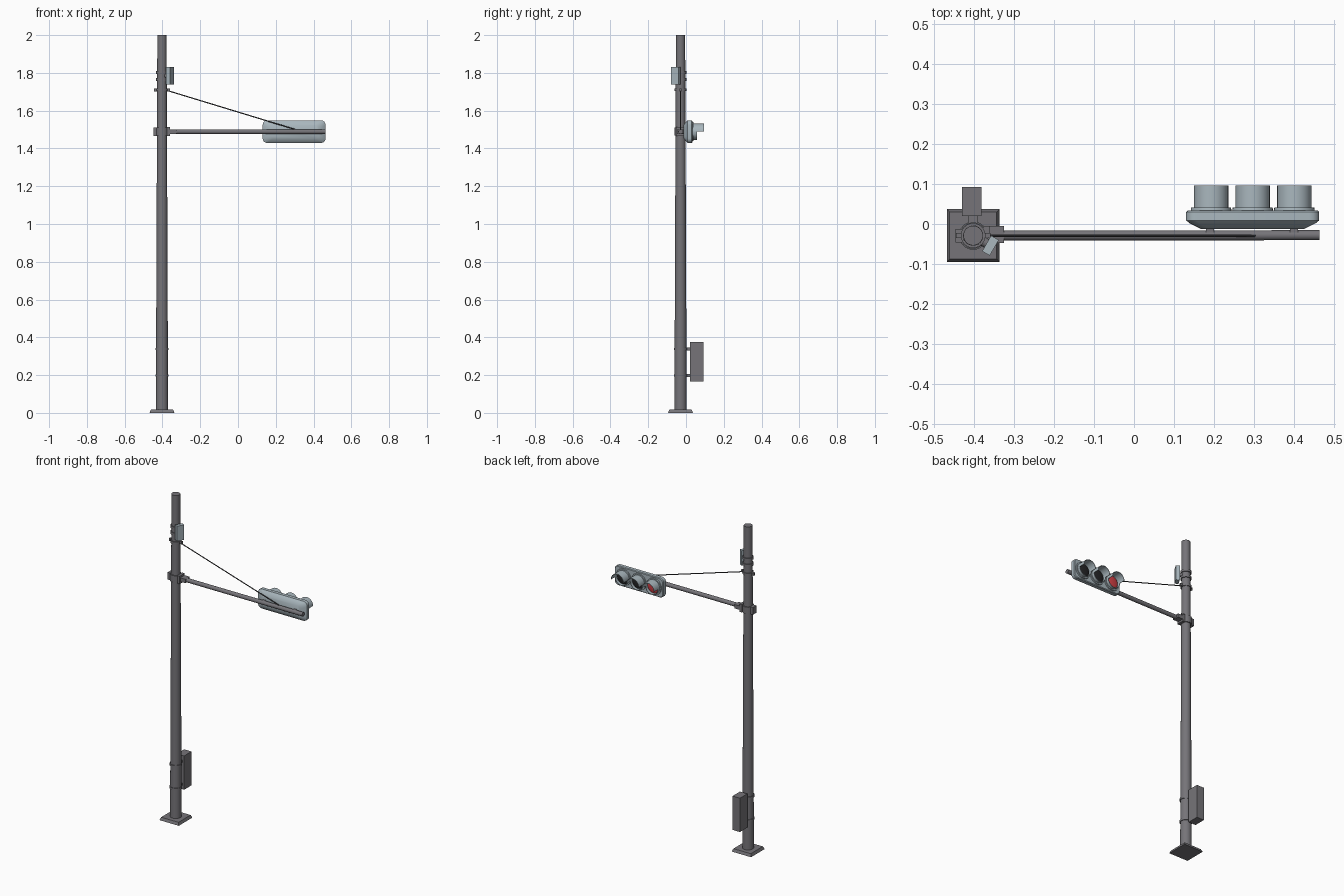
import bpy, bmesh, math
from mathutils import Vector, Matrix

if "Cube" in bpy.data.objects:
    bpy.data.objects.remove(bpy.data.objects["Cube"])


def mat(name, rgb):
    m = bpy.data.materials.new(name)
    m.diffuse_color = (*rgb, 1)
    m.use_nodes = True
    m.node_tree.nodes["Principled BSDF"].inputs["Base Color"].default_value = m.diffuse_color
    return m


STEEL = mat("dark_steel_grey", (0.18, 0.175, 0.19))
HOUSING = mat("pale_blue_grey", (0.40, 0.475, 0.515))
CABLE = mat("cable_charcoal", (0.07, 0.07, 0.075))
BLACK = mat("unlit_lens_black", (0.018, 0.018, 0.02))
RED = mat("red_lens", (0.65, 0.05, 0.06))

PX, PY = -0.4025, -0.029      # pole axis
ARM_Z = 1.489                 # mast arm height
HX = 0.297                    # signal head centre


def finish(bm, name, material, smooth=True):
    bmesh.ops.recalc_face_normals(bm, faces=bm.faces)
    me = bpy.data.meshes.new(name)
    bm.to_mesh(me)
    bm.free()
    ob = bpy.data.objects.new(name, me)
    bpy.context.collection.objects.link(ob)
    me.materials.append(material)
    if smooth:
        bpy.ops.object.select_all(action='DESELECT')
        ob.select_set(True)
        bpy.context.view_layer.objects.active = ob
        bpy.ops.object.shade_smooth_by_angle(angle=math.radians(35))
    return ob


def rod(name, a, b, r1, r2, material, n=24):
    a, b = Vector(a), Vector(b)
    d = b - a
    bm = bmesh.new()
    bmesh.ops.create_cone(bm, cap_ends=True, segments=n, radius1=r1, radius2=r2, depth=d.length)
    rot = d.to_track_quat('Z', 'Y').to_matrix().to_4x4()
    bm.transform(Matrix.Translation((a + b) / 2) @ rot)
    return finish(bm, name, material)


def box(name, centre, size, material, turn=0, bevel=0):
    bm = bmesh.new()
    bmesh.ops.create_cube(bm, size=1)
    bm.transform(Matrix.Diagonal((*size, 1)))
    if bevel:
        bmesh.ops.bevel(bm, geom=bm.edges[:], offset=bevel, segments=1, affect='EDGES')
    bm.transform(Matrix.Translation(centre) @ Matrix.Rotation(turn, 4, 'Z'))
    return finish(bm, name, material, False)


def collar(name, z, h, r):
    return rod(name, (PX, PY, z - h / 2), (PX, PY, z + h / 2), r, r, STEEL)


def loft(name, rings, material):
    """Rounded rectangles (y, half width, half height, corner radius) joined in order."""
    bm = bmesh.new()
    loops = []
    for y, w, h, r in rings:
        loop = []
        for q, (sx, sz) in enumerate(((1, 1), (-1, 1), (-1, -1), (1, -1))):
            for k in range(5):
                t = math.radians(90 * q + 22.5 * k)
                loop.append(bm.verts.new((HX + sx * (w - r) + r * math.cos(t), y,
                                          ARM_Z + sz * (h - r) + r * math.sin(t))))
        loops.append(loop)
    n = len(loops[0])
    for A, B in zip(loops, loops[1:]):
        for i in range(n):
            bm.faces.new((A[i], A[(i + 1) % n], B[(i + 1) % n], B[i]))
    bm.faces.new(loops[0])
    bm.faces.new(loops[-1])
    return finish(bm, name, material)


def half_visor(name, x, start, y1, r=0.043, thick=0.003, n=14):
    """Half tube along y, swept from the start angle through 180 degrees."""
    bm = bmesh.new()
    rows = []
    for i in range(n + 1):
        t = start + math.pi * i / n
        c, s = math.cos(t), math.sin(t)
        rows.append([bm.verts.new((x + q * c, y, ARM_Z + q * s))
                     for q, y in ((r, 0.038), (r, y1), (r - thick, y1), (r - thick, 0.038))])
    for A, B in zip(rows, rows[1:]):
        for k in range(4):
            bm.faces.new((A[k], A[(k + 1) % 4], B[(k + 1) % 4], B[k]))
    bm.faces.new(rows[0])
    bm.faces.new(rows[-1])
    return finish(bm, name, HOUSING)


# base plate with sloped rim, and tapered pole
bm = bmesh.new()
bmesh.ops.create_cone(bm, cap_ends=True, segments=4, radius1=0.066 * math.sqrt(2),
                      radius2=0.059 * math.sqrt(2), depth=0.017)
bm.transform(Matrix.Translation((PX, PY, 0.0085)) @ Matrix.Rotation(math.pi / 4, 4, 'Z'))
finish(bm, "base_plate", STEEL, False)
rod("pole", (PX, PY, 0.01), (PX, PY, 2.0), 0.0325, 0.0245, STEEL, 32)

# control cabinet held by two bands
box("control_cabinet", (-0.406, 0.056, 0.27), (0.05, 0.072, 0.208), STEEL)
for i, z in enumerate((0.198, 0.338)):
    collar(f"cabinet_band_{i}", z, 0.012, 0.0355)
    box(f"cabinet_bracket_{i}", (PX, 0.012, z), (0.022, 0.03, 0.014), STEEL)

# mast arm, its collar and socket
rod("mast_arm", (PX, PY, ARM_Z), (0.464, PY + 0.001, ARM_Z), 0.0125, 0.0125, STEEL)
collar("arm_collar", ARM_Z, 0.042, 0.033)
box("arm_flange", (-0.368, PY, ARM_Z), (0.016, 0.048, 0.048), STEEL)
box("arm_socket", (-0.347, PY + 0.003, ARM_Z), (0.044, 0.042, 0.024), STEEL)
box("arm_collar_back_plate", (-0.438, PY, ARM_Z), (0.018, 0.034, 0.044), STEEL)

# stay cable and its clamp
collar("stay_clamp", 1.71, 0.014, 0.031)
for side in (-1, 1):
    box(f"stay_lug_{side}", (PX + side * 0.034, PY, 1.71), (0.018, 0.012, 0.016), STEEL)
rod("stay_cable", (-0.372, PY, 1.706), (0.305, PY, 1.5), 0.003, 0.003, CABLE, 8)

# small sensor box, strapped on diagonally
for i, z in enumerate((1.765, 1.802)):
    collar(f"sensor_band_{i}", z, 0.014, 0.031)
out = Vector((math.cos(math.radians(-30)), math.sin(math.radians(-30)), 0))
rod("sensor_mount", Vector((PX, PY, 1.784)), Vector((PX, PY, 1.784)) + out * 0.045, 0.012, 0.012, STEEL, 12)
box("sensor_box", Vector((PX, PY, 1.784)) + out * 0.05, (0.022, 0.045, 0.092), HOUSING,
    math.radians(-30))

# signal housing: shallow back shell and front case
loft("signal_housing", [(-0.012, 0.130, 0.036, 0.02), (0.002, 0.158, 0.053, 0.024),
                        (0.009, 0.1665, 0.06, 0.024), (0.03, 0.1665, 0.06, 0.024),
                        (0.034, 0.162, 0.056, 0.021)], HOUSING)
for i, x in enumerate((0.19, 0.40)):
    box(f"arm_hanger_{i}", (x, -0.016, ARM_Z), (0.02, 0.02, 0.02), STEEL)

# three lamps: rim, lens, long upper visor and short lower visor
for name, x, m in (("red", 0.193, RED), ("middle", 0.297, BLACK), ("outer", 0.401, BLACK)):
    rod(f"{name}_lamp_rim", (x, 0.032, ARM_Z), (x, 0.041, ARM_Z), 0.051, 0.050, HOUSING, 32)
    bm = bmesh.new()
    bmesh.ops.create_uvsphere(bm, u_segments=24, v_segments=12, radius=1)
    bm.transform(Matrix.Translation((x, 0.04, ARM_Z)) @ Matrix.Diagonal((0.0395, 0.008, 0.0395, 1)))
    finish(bm, f"{name}_lens", m)
    half_visor(f"{name}_visor_upper", x, 0, 0.096)
    half_visor(f"{name}_visor_lower", x, math.pi, 0.059)
